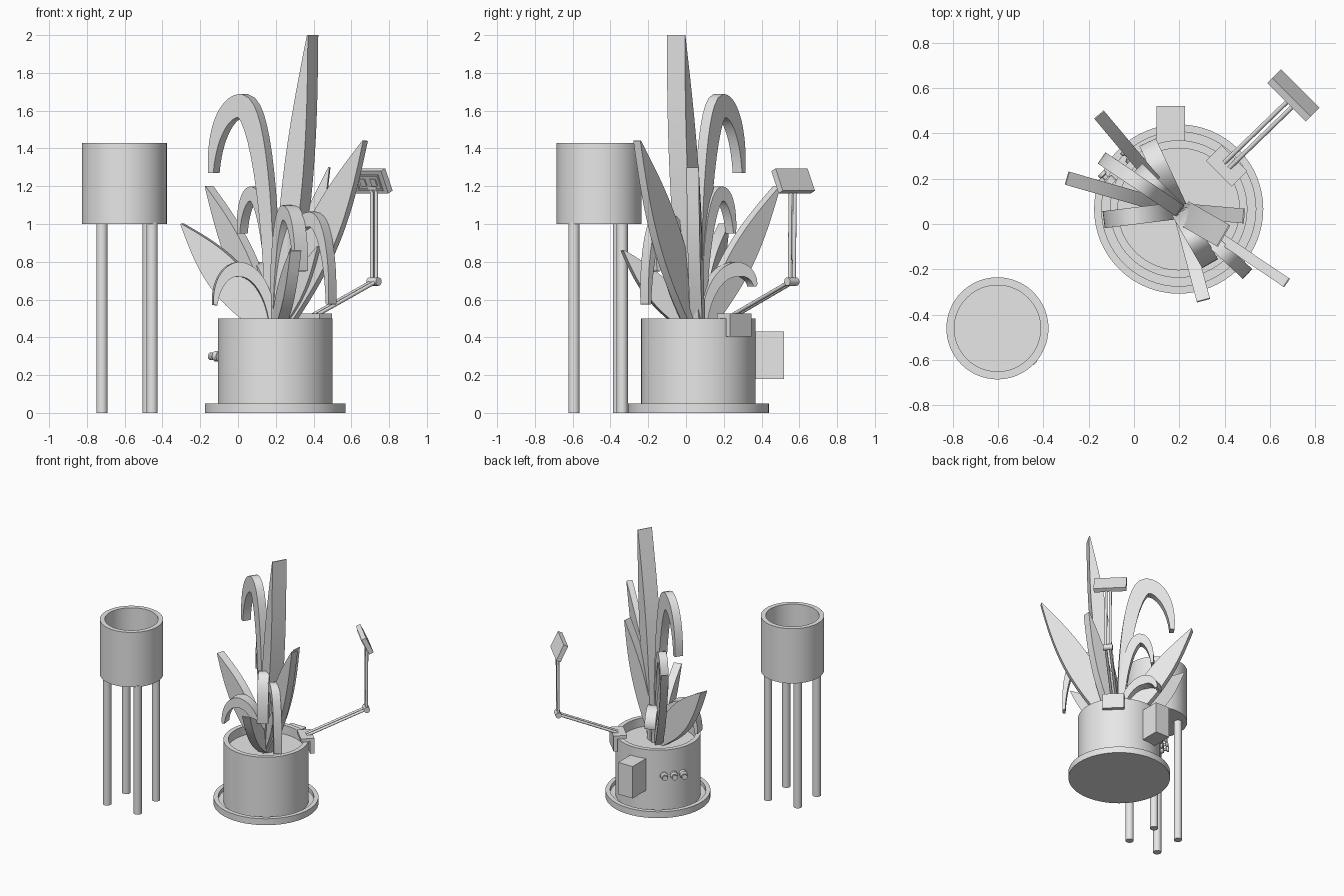
import bpy, bmesh
from math import sin, cos, pi, radians
from mathutils import Vector, Euler

cube = bpy.data.objects.get("Cube")
if cube:
    bpy.data.objects.remove(cube, do_unlink=True)

grey = bpy.data.materials.new("plain_grey")
grey.use_nodes = True
grey.diffuse_color = (0.8, 0.8, 0.8, 1)
grey.node_tree.nodes["Principled BSDF"].inputs["Base Color"].default_value = (0.8, 0.8, 0.8, 1)


def finish(name, bm, loc=(0, 0, 0), rot=(0, 0, 0)):
    bmesh.ops.recalc_face_normals(bm, faces=bm.faces)
    mesh = bpy.data.meshes.new(name)
    bm.to_mesh(mesh)
    bm.free()
    mesh.materials.append(grey)
    ob = bpy.data.objects.new(name, mesh)
    bpy.context.collection.objects.link(ob)
    ob.location, ob.rotation_euler = loc, rot
    bpy.ops.object.select_all(action='DESELECT')
    ob.select_set(True)
    bpy.context.view_layer.objects.active = ob
    bpy.ops.object.shade_smooth_by_angle(angle=radians(35))
    return ob


def lathe(name, profile, loc, rot=(0, 0, 0), steps=64):
    bm = bmesh.new()
    verts = [bm.verts.new((r, 0, z)) for r, z in profile]
    edges = [bm.edges.new(pair) for pair in zip(verts, verts[1:])]
    bmesh.ops.spin(bm, geom=verts + edges, cent=(0, 0, 0), axis=(0, 0, 1),
                   angle=2 * pi, steps=steps)
    bmesh.ops.remove_doubles(bm, verts=bm.verts, dist=0.0001)
    return finish(name, bm, loc, rot)


def vessel(name, loc, outer, inner, height, floor):
    return lathe(name, [(0, 0), (outer, 0), (outer, height), (inner, height),
                        (inner, floor), (0, floor)], loc)


def rod(name, a, b, radius):
    a, b = Vector(a), Vector(b)
    length = (b - a).length
    rot = (b - a).to_track_quat('Z', 'Y').to_euler()
    return lathe(name, [(0, 0), (radius, 0), (radius, length), (0, length)], a, rot, 20)


def box(name, size, origin, offset=(0, 0, 0), rot=(0, 0, 0)):
    bm = bmesh.new()
    bmesh.ops.create_cube(bm, size=1)
    bmesh.ops.scale(bm, vec=size, verts=bm.verts)
    return finish(name, bm, Vector(origin) + Euler(rot).to_matrix() @ Vector(offset), rot)


POT = Vector((0.197, 0.066, 0))
ROOT = Vector((0.2, 0.06, 0))
SOIL = 0.43


def leaf(name, azimuth, width, path):
    """Side outline of (point, half thickness) pairs, given a sideways width."""
    bm = bmesh.new()
    rings = []
    for i, (p, half) in enumerate(path):
        t = path[min(i + 1, len(path) - 1)][0] - path[max(i - 1, 0)][0]
        n = Vector((-t.y, t.x)).normalized() * half
        corners = [(p + n, 1), (p + n, -1), (p - n, -1), (p - n, 1)]
        rings.append([bm.verts.new((c.x, s * width / 2, c.y)) for c, s in corners])
    for a, b in zip(rings, rings[1:]):
        for k in range(4):
            m = (k + 1) % 4
            bm.faces.new((a[k], a[m], b[m], b[k]))
    bm.faces.new(rings[0])
    bm.faces.new(rings[-1])
    finish(name, bm, ROOT, (0, 0, radians(azimuth)))


def blade(name, azimuth, width, tip, half, start=0.02):
    a, b = Vector((start, SOIL)), Vector(tip)
    steps = 20
    path = []
    for i in range(steps + 1):
        t = i / steps
        path.append((a.lerp(b, t), half * (0.4 * (1 - t) + 0.85 * sin(pi * t)) + 0.003))
    leaf(name, azimuth, width, path)


def arch(name, azimuth, width, peak, tip, half, start=0.02):
    (pr, pz), (tr, tz) = peak, tip
    steps = 14
    path = []
    for i in range(steps + 1):        # rising side
        t = i / steps
        a = t * pi / 2
        path.append((Vector((pr - (pr - start) * cos(a), SOIL + (pz - SOIL) * sin(a))),
                     half * (0.4 + 0.6 * t)))
    for i in range(1, steps + 1):     # drooping side
        t = i / steps
        a = t * pi / 2
        path.append((Vector((pr + (tr - pr) * sin(a), tz + (pz - tz) * cos(a))),
                     half * (1 - 0.75 * t)))
    leaf(name, azimuth, width, path)


# Raised empty planter on four legs
vessel("raised_planter", (-0.602, -0.46, 1), 0.225, 0.19, 0.43, 0.03)
for i, (x, y) in enumerate([(-0.72, -0.593), (-0.455, -0.593), (-0.72, -0.357), (-0.475, -0.338)]):
    rod(f"planter_leg_{i + 1}", (x, y, 0), (x, y, 1.01), 0.03)

# Plant pot, soil and saucer
vessel("saucer", POT, 0.373, 0.34, 0.05, 0.02)
vessel("plant_pot", POT + Vector((0, 0, 0.02)), 0.303, 0.268, 0.48, SOIL - 0.02)

# Upright pointed leaves
blade("tall_leaf", -30, 0.11, (0.225, 2), 0.055, 0.04)
blade("right_leaf", -34, 0.045, (0.57, 1.44), 0.095)
blade("back_left_leaf", 130, 0.055, (0.55, 1.2), 0.075)
blade("left_leaf", 164, 0.06, (0.515, 1), 0.09)
blade("front_leaf", -75, 0.06, (0.41, 0.86), 0.06)
blade("side_leaf", -5, 0.065, (0.285, 1.3), 0.055)
blade("small_right_leaf", -38, 0.06, (0.3, 0.88), 0.045)

# Arching leaves
arch("tall_arch_leaf", 146, 0.06, (0.21, 1.625), (0.395, 1.27), 0.065)
arch("low_left_arch_leaf", 187, 0.075, (0.2, 0.76), (0.325, 0.57), 0.04)
arch("low_back_arch_leaf", 115, 0.08, (0.22, 0.76), (0.32, 0.67), 0.04)
arch("front_right_arch_leaf", -43, 0.06, (0.27, 1.025), (0.4, 0.575), 0.04)
arch("front_arch_leaf", -60, 0.08, (0.14, 1.06), (0.26, 0.75), 0.04)
arch("back_arch_leaf", 135, 0.06, (0.16, 1.16), (0.25, 0.95), 0.04)

# Control box and three knobs on the back of the pot
box("control_box", (0.125, 0.17, 0.25), (0.162, 0.435, 0.305))
out = Vector((-1, 1, 0)).normalized()
side = Vector((-1, -1, 0)).normalized()
knob = [(0, 0), (0.028, 0), (0.028, 0.03), (0.012, 0.036), (0.012, 0.05),
        (0.02, 0.055), (0.02, 0.07), (0, 0.07)]
for i in range(3):
    place = POT + out * 0.285 + side * (0.07 * i - 0.01) + Vector((0, 0, 0.3))
    lathe(f"knob_{i + 1}", knob, place, out.to_track_quat('Z', 'Y').to_euler(), 20)

# Clamp hooked over the pot rim
turn = (0, 0, pi / 4)
box("clamp_top", (0.09, 0.16, 0.025), POT, (0.28, -0.015, 0.513), turn)
box("clamp_back", (0.03, 0.16, 0.12), POT, (0.317, -0.015, 0.465), turn)

# Twin-rod arm with elbow joint
across = Vector((1, -1, 0)).normalized()
foot, elbow, wrist = Vector((0.41, 0.26, 0.52)), Vector((0.72, 0.56, 0.695)), Vector((0.72, 0.565, 1.19))
for name, s in (("left", -1), ("right", 1)):
    shift = across * 0.016 * s
    rod(f"lower_arm_{name}", foot + shift, elbow + shift, 0.01)
    rod(f"upper_arm_{name}", elbow + shift, wrist + shift, 0.01)
rod("elbow_joint", elbow - across * 0.035, elbow + across * 0.035, 0.022)
rod("wrist_joint", wrist - across * 0.03, wrist + across * 0.03, 0.016)

# Tilted head leaning over the plant, with a framed panel on its inner face
head, tilt = Vector((0.703, 0.567, 1.228)), (0, radians(-25), pi / 4)
box("head_body", (0.035, 0.24, 0.13), head, (0, 0, 0), tilt)
for s in (-1, 1):
    box("head_frame_rail", (0.008, 0.18, 0.01), head, (-0.02, 0, s * 0.042), tilt)
    box("head_frame_post", (0.008, 0.01, 0.09), head, (-0.02, s * 0.085, 0), tilt)
    box("head_panel", (0.008, 0.04, 0.04), head, (-0.02, s * 0.04, 0), tilt)
